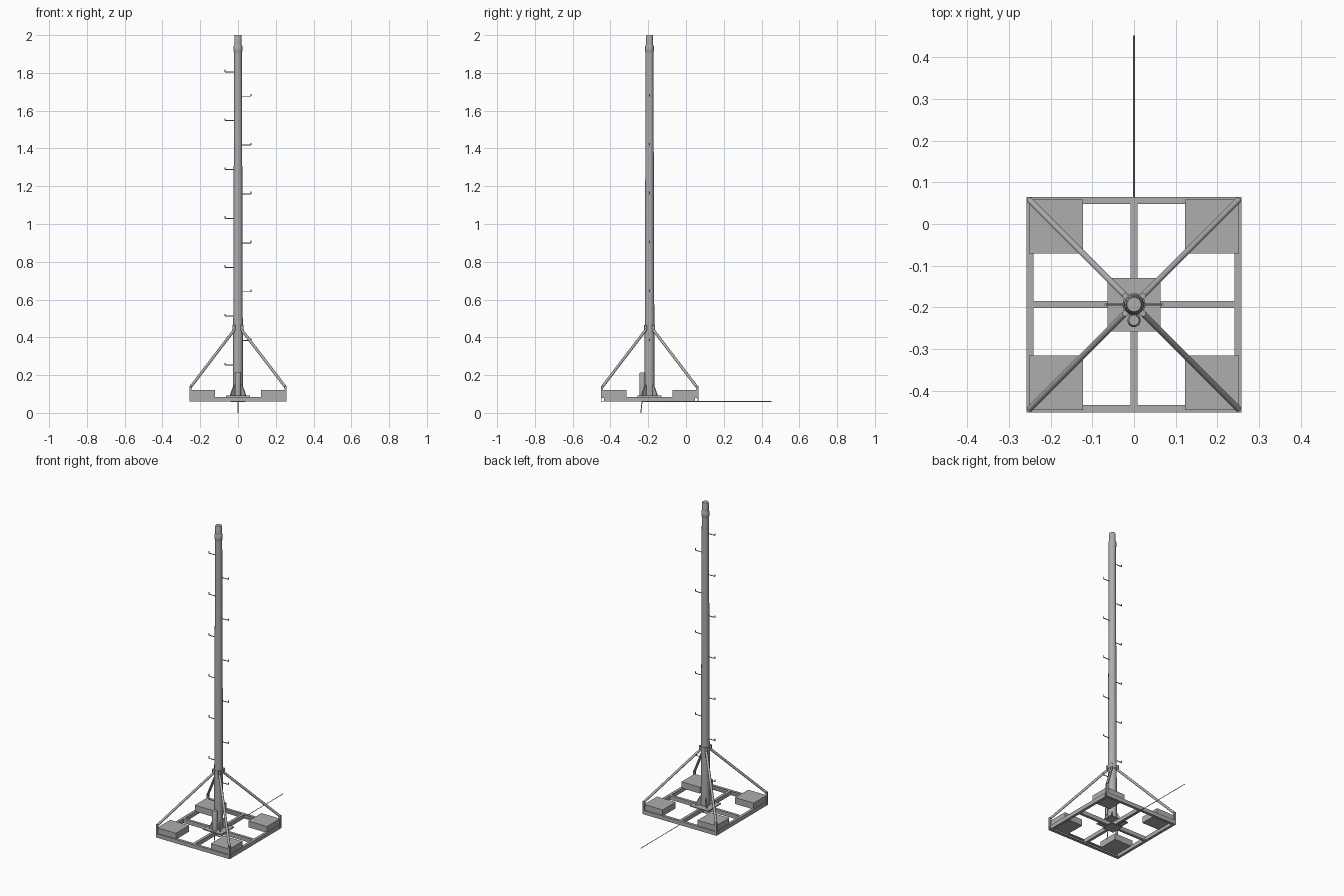
import bpy
import bmesh
from math import cos, sin, radians
from mathutils import Vector

if "Cube" in bpy.data.objects:
    bpy.data.objects.remove(bpy.data.objects["Cube"])

grey = bpy.data.materials.new("galvanised grey")
grey.use_nodes = True
colour = (0.42, 0.42, 0.42, 1)
grey.diffuse_color = colour
grey.node_tree.nodes["Principled BSDF"].inputs["Base Color"].default_value = colour

CY = -0.193          # mast axis in y
HALF = 0.258         # half width of the base frame
BEAM = 0.017
LOW, HIGH = 0.06, 0.085
CORNERS = [(sx, sy) for sx in (-1, 1) for sy in (-1, 1)]


def side(s, low="right", high="left"):
    return high if s > 0 else low


def finish(name, bm, smooth=False):
    bmesh.ops.recalc_face_normals(bm, faces=bm.faces)
    mesh = bpy.data.meshes.new(name)
    bm.to_mesh(mesh)
    bm.free()
    mesh.materials.append(grey)
    obj = bpy.data.objects.new(name, mesh)
    bpy.context.collection.objects.link(obj)
    if smooth:
        bpy.ops.object.select_all(action='DESELECT')
        obj.select_set(True)
        bpy.context.view_layer.objects.active = obj
        bpy.ops.object.shade_smooth_by_angle(angle=radians(35))
    return obj


def add_box(bm, x, y, z):
    """Box from (low, high) ranges, y measured from the mast axis."""
    verts = bmesh.ops.create_cube(bm, size=1)["verts"]
    for v in verts:
        v.co = [(lo + hi) / 2 + c * (hi - lo) for c, (lo, hi) in zip(v.co, (x, y, z))]
        v.co.y += CY


def box(name, x, y, z):
    bm = bmesh.new()
    add_box(bm, x, y, z)
    return finish(name, bm)


def add_rod(bm, points, radius, sides=10):
    """Straight round bars between successive points."""
    for a, b in zip(points, points[1:]):
        a, b = Vector(a), Vector(b)
        d = b - a
        verts = bmesh.ops.create_cone(bm, cap_ends=True, segments=sides, radius1=radius,
                                      radius2=radius, depth=d.length)["verts"]
        turn = Vector((0, 0, 1)).rotation_difference(d)
        for v in verts:
            v.co = turn @ v.co + (a + b) / 2 + Vector((0, CY, 0))


def rod(name, points, radius, sides=10):
    bm = bmesh.new()
    add_rod(bm, points, radius, sides)
    return finish(name, bm, True)


def turned(name, profile, y=0, sides=24):
    """Solid of revolution from (radius, height) pairs."""
    bm = bmesh.new()
    rings = [[bm.verts.new((r * cos(k * radians(360) / sides),
                            CY + y + r * sin(k * radians(360) / sides), z))
              for k in range(sides)] for r, z in profile]
    for a, b in zip(rings, rings[1:]):
        for k in range(sides):
            n = (k + 1) % sides
            bm.faces.new((a[k], a[n], b[n], b[k]))
    bm.faces.new(rings[0])
    bm.faces.new(rings[-1])
    return finish(name, bm, True)


# Base frame: open channels front and back, solid side beams, cross beams
inner = HALF - BEAM
for s in (-1, 1):
    bm = bmesh.new()
    span = (-HALF, HALF)
    outer = sorted((s * HALF, s * (HALF - 0.003)))
    depth = sorted((s * HALF, s * inner))
    add_box(bm, span, outer, (LOW, HIGH))
    add_box(bm, span, depth, (HIGH - 0.004, HIGH))
    add_box(bm, span, depth, (LOW, LOW + 0.003))
    finish(side(s, "front", "back") + "_channel", bm)
    box(side(s) + "_beam", sorted((s * inner, s * HALF)), (-inner, inner), (LOW, HIGH))
    box(side(s) + "_cross_beam", sorted((s * BEAM / 2, s * inner)),
        (-BEAM / 2, BEAM / 2), (LOW, HIGH))
box("long_cross_beam", (-BEAM / 2, BEAM / 2), (-inner, inner), (LOW, HIGH))

# Ballast blocks, corner posts, braces and foot gussets
for sx, sy in CORNERS:
    tag = side(sy, "front", "back") + "_" + side(sx)
    box(tag + "_ballast", sorted((sx * 0.122, sx * 0.252)),
        sorted((sy * 0.122, sy * 0.252)), (HIGH - 0.005, 0.12))
    box(tag + "_post", sorted((sx * 0.246, sx * HALF)),
        sorted((sy * 0.246, sy * HALF)), (HIGH, 0.142))
    rod(tag + "_brace", [(sx * 0.25, sy * 0.25, 0.138), (sx * 0.021, sy * 0.021, 0.438),
                         (sx * 0.021, sy * 0.021, 0.465)], 0.0075, 12)
    bm = bmesh.new()
    across = Vector((-sy, sx, 0)) * 0.002
    shape = [(0.015, 0.088), (0.04, 0.088), (0.04, 0.098), (0.022, 0.148), (0.015, 0.148)]
    loops = [[bm.verts.new(Vector((sx * r, CY + sy * r, z)) + across * k) for r, z in shape]
             for k in (-1, 1)]
    for loop in loops:
        bm.faces.new(loop)
    for k in range(len(shape)):
        n = (k + 1) % len(shape)
        bm.faces.new((loops[0][k], loops[0][n], loops[1][n], loops[1][k]))
    finish(tag + "_gusset", bm)

# Foot plate and lower clamp plate
box("foot_plate", (-0.064, 0.064), (-0.064, 0.064), (HIGH, 0.091))
box("clamp_plate", (-0.04, 0.04), (-0.04, 0.04), (LOW - 0.003, LOW))

# Tapered mast with collars and narrow top tube
turned("mast", [(0.0265, 0.091), (0.0205, 1.915)])
turned("top_collar", [(0.0205, 1.908), (0.0232, 1.915), (0.0232, 1.94), (0.02, 1.948)])
turned("top_tube", [(0.0195, 1.94), (0.0195, 1.994), (0.017, 2.0)])
turned("brace_collar", [(0.0275, 0.44), (0.0275, 0.46)])

# Small canister at the foot
turned("canister", [(0.016, 0.091), (0.016, 0.205), (0.012, 0.215)], y=-0.038, sides=16)

# Climbing pegs alternate sides up the mast
for k in range(13):
    s = 1 if k % 2 else -1
    z = 0.253 + k * 0.1294
    rod("climbing_peg_" + str(k + 1),
        [(s * 0.015, 0, z), (s * 0.068, 0, z), (s * 0.068, 0, z + 0.012)], 0.0025, 8)

# Ground cable and earth spike
rod("ground_cable", [(0, 0, LOW), (0, 0.645, LOW)], 0.0018, 8)
rod("earth_spike", [(0, -0.038, LOW + 0.01), (0, -0.042, 0.04), (0, -0.046, 0)], 0.0025, 8)
